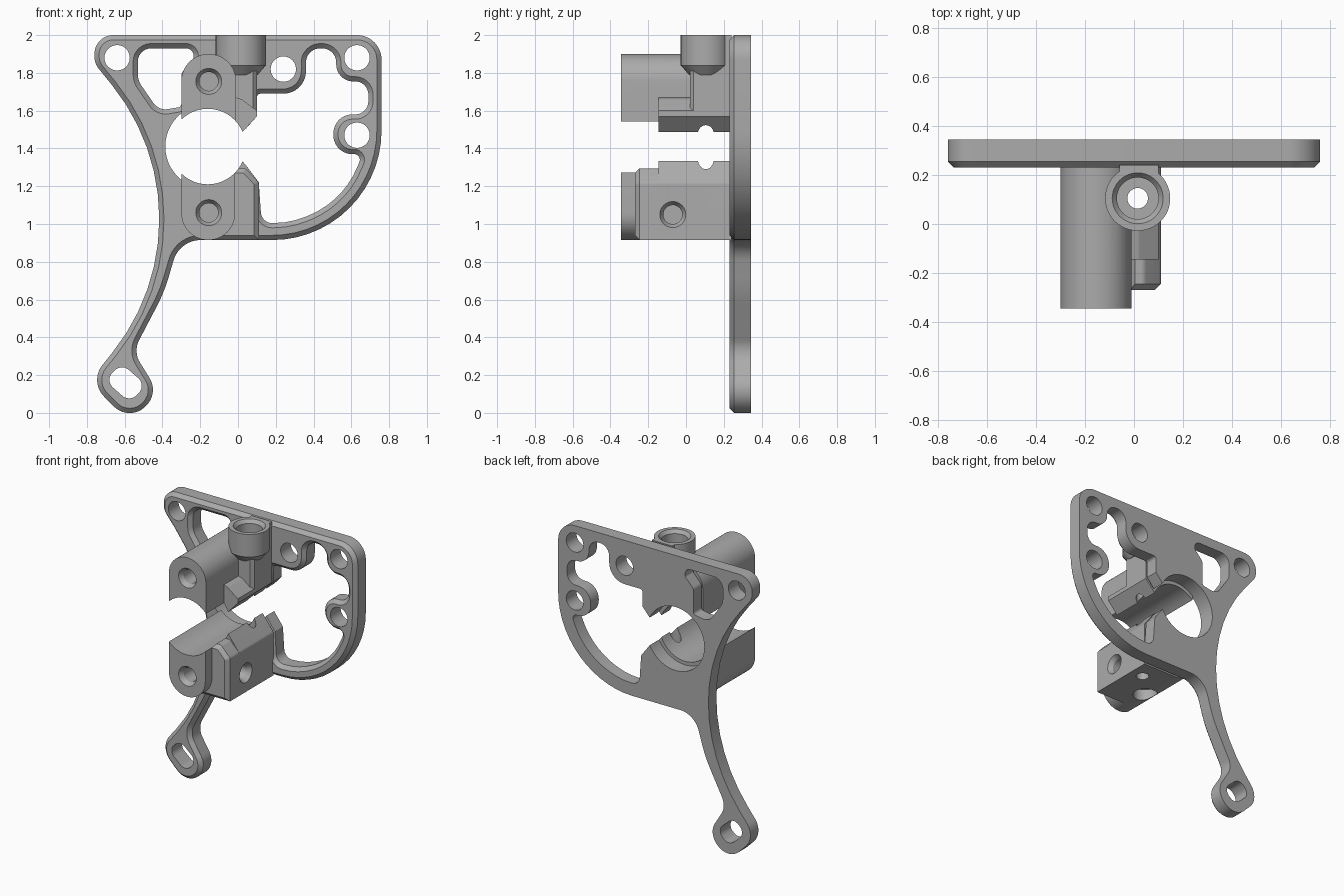
import bpy, bmesh, math
from mathutils import Vector, Matrix

if "Cube" in bpy.data.objects:
    bpy.data.objects.remove(bpy.data.objects["Cube"], do_unlink=True)

metal = bpy.data.materials.new("grey_metal")
metal.use_nodes = True
metal.diffuse_color = (0.41, 0.41, 0.41, 1)
metal.node_tree.nodes["Principled BSDF"].inputs["Base Color"].default_value = (0.41, 0.41, 0.41, 1)


def to_object(name, bm):
    bmesh.ops.recalc_face_normals(bm, faces=bm.faces)
    mesh = bpy.data.meshes.new(name)
    bm.to_mesh(mesh)
    bm.free()
    mesh.materials.append(metal)
    obj = bpy.data.objects.new(name, mesh)
    bpy.context.collection.objects.link(obj)
    return obj


def rounded(corners):
    """Polygon in x, z with a fillet radius at each corner, counterclockwise."""
    pts = []
    for i, (x, z, r) in enumerate(corners):
        p = Vector((x, z))
        if r == 0:
            pts.append(p)
            continue
        u = (Vector(corners[i - 1][:2]) - p).normalized()
        v = (Vector(corners[(i + 1) % len(corners)][:2]) - p).normalized()
        half = u.angle(v) / 2
        t = r / math.tan(half)
        c = p + (u + v).normalized() * r / math.sin(half)
        d, e = p + u * t - c, p + v * t - c
        a = math.atan2(d.y, d.x)
        sweep = (math.atan2(e.y, e.x) - a + math.pi) % math.tau - math.pi
        n = max(3, int(abs(sweep) * 9))
        for k in range(n + 1):
            w = a + sweep * k / n
            pts.append(c + Vector((math.cos(w), math.sin(w))) * r)
    area = sum(pts[i - 1].cross(pts[i]) for i in range(len(pts)))
    return pts if area > 0 else pts[::-1]


def grow(pts, d):
    """Offset a counterclockwise polygon outward by d."""
    out = []
    for i, p in enumerate(pts):
        a = (p - pts[i - 1]).normalized()
        b = (pts[(i + 1) % len(pts)] - p).normalized()
        n1, n2 = Vector((a.y, -a.x)), Vector((b.y, -b.x))
        m = (n1 + n2).normalized()
        out.append(p + m * d / max(0.4, m.dot(n1)))
    return out


def prism(name, corners, rings):
    """Loft a rounded polygon along y through (y, offset) rings."""
    pts = rounded(corners)
    bm = bmesh.new()
    loops = [[bm.verts.new((p.x, y, p.y)) for p in grow(pts, d)] for y, d in rings]
    for l1, l2 in zip(loops, loops[1:]):
        for i in range(len(pts)):
            bm.faces.new((l1[i - 1], l1[i], l2[i], l2[i - 1]))
    bm.faces.new(loops[0])
    bm.faces.new(loops[-1])
    return to_object(name, bm)


def rod(start, end, r1, r2=None):
    """Cylinder or cone between two points."""
    s, e = Vector(start), Vector(end)
    bm = bmesh.new()
    turn = (e - s).to_track_quat("Z", "Y").to_matrix().to_4x4()
    bmesh.ops.create_cone(bm, cap_ends=True, segments=48, radius1=r1,
                          radius2=r1 if r2 is None else r2, depth=(e - s).length,
                          matrix=Matrix.Translation((s + e) / 2) @ turn)
    return to_object("rod", bm)


def combine(obj, others, op):
    for other in others:
        mod = obj.modifiers.new("bool", "BOOLEAN")
        mod.operation, mod.solver, mod.object = op, "EXACT", other
        bpy.context.view_layer.objects.active = obj
        bpy.ops.object.modifier_apply(modifier=mod.name)
        bpy.data.objects.remove(other, do_unlink=True)


def screw_hole(start, direction, depth):
    """Countersunk blind hole."""
    s, d = Vector(start), Vector(direction)
    return [rod(s - d * 0.01, s + d * 0.03, 0.075, 0.05), rod(s, s + d * depth, 0.05)]


# Plate: outline with long curved leg and slotted foot
plate = prism("plate", [
    (-0.76, 2, 0.1), (-0.76, 1.85, 0.1), (-0.096, 1.03, 1.13), (-0.788, 0.166, 0.125),
    (-0.574, -0.05, 0.118), (-0.419, 0.105, 0.118), (-0.555, 0.325, 0.12),
    (-0.39, 0.64, 0.8), (-0.31, 0.915, 0.15), (0.76, 0.915, 0.58), (0.76, 2, 0.13),
], [(0.23, -0.025), (0.255, 0), (0.345, 0)])

# Plate windows with chamfered front rims
window_rings = [(0.22, 0.035), (0.255, 0), (0.4, 0)]
small_window = prism("small_window", [
    (-0.53, 1.93, 0.07), (-0.235, 1.93, 0.04), (-0.235, 1.87, 0.02), (-0.3, 1.8, 0.04),
    (-0.3, 1.62, 0.02), (-0.42, 1.6, 0.08), (-0.53, 1.76, 0.1)], window_rings)
large_window = prism("large_window", [
    (0.36, 1.93, 0.075), (0.52, 1.93, 0.075), (0.52, 1.755, 0.09), (0.69, 1.755, 0.07),
    (0.69, 1.58, 0.07), (0.505, 1.58, 0.1), (0.505, 1.37, 0.1), (0.66, 1.37, 0.03),
    (0.555, 1.12, 0.47), (0.277, 1.005, 0.45), (0.125, 1.005, 0.06), (0.11, 1.22, 0),
    (0.02, 1.34, 0), (0.02, 1.48, 0), (0.1, 1.57, 0), (0.1, 1.69, 0.02),
    (0.36, 1.69, 0.12)], window_rings)
slot = prism("slot", [(-0.706, 0.173, 0.055), (-0.616, 0.261, 0.055),
                      (-0.484, 0.145, 0.055), (-0.574, 0.057, 0.055)], [(0.2, 0), (0.4, 0)])
bolts = [rod((x, 0.2, z), (x, 0.4, z), 0.067)
         for x, z in [(-0.64, 1.88), (0.24, 1.82), (0.63, 1.88), (0.63, 1.47)]]
plate_bore = rod((-0.16, 0.1, 1.41), (-0.16, 0.5, 1.41), 0.225)
combine(plate, [small_window, large_window, slot, plate_bore] + bolts, "DIFFERENCE")


def clamp_bore():
    return rod((-0.16, -0.5, 1.41), (-0.16, 0.5, 1.41), 0.2)


def feed_hole():
    return rod((0.015, 0.105, 0.8), (0.015, 0.105, 2.1), 0.042)


# Upper clamp: round-topped column, side jaw and feed tube
upper = prism("upper_clamp", [(-0.3, 1.45, 0), (-0.01, 1.45, 0), (-0.01, 1.9, 0.144),
                              (-0.3, 1.9, 0.144)], [(-0.345, 0), (0.24, 0)])
jaw = prism("jaw", [(-0.1, 1.44, 0), (-0.01, 1.45, 0), (0.1, 1.57, 0), (0.1, 1.6, 0),
                    (0.02, 1.66, 0.03), (-0.1, 1.7, 0)], [(-0.145, 0), (0.24, 0)])
pillar = prism("pillar", [(-0.1, 1.5, 0), (0.035, 1.5, 0), (0.1, 1.57, 0), (0.1, 1.86, 0),
                          (-0.1, 1.86, 0)], [(0.02, -0.02), (0.04, 0), (0.24, 0)])
neck = prism("neck", [(-0.06, 1.7, 0), (0.1, 1.7, 0), (0.1, 2, 0), (-0.06, 2, 0)],
             [(0.12, 0), (0.24, 0)])
tube = rod((0.015, 0.105, 1.84), (0.015, 0.105, 2), 0.133)
tube_base = rod((0.015, 0.105, 1.79), (0.015, 0.105, 1.841), 0.09, 0.133)
combine(upper, [jaw, pillar, neck, tube, tube_base], "UNION")
socket = rod((0.015, 0.105, 1.86), (0.015, 0.105, 2.01), 0.085)
socket_rim = rod((0.015, 0.105, 1.97), (0.015, 0.105, 2.01), 0.08, 0.112)
combine(upper, [clamp_bore(), feed_hole(), socket, socket_rim]
        + screw_hole((-0.155, -0.345, 1.755), (0, 1, 0), 0.25), "DIFFERENCE")

# Lower clamp: round-bottomed column and side block
lower = prism("lower_clamp", [(-0.3, 0.915, 0.142), (-0.015, 0.915, 0.142), (-0.015, 1.37, 0),
                              (-0.3, 1.37, 0)], [(-0.345, 0), (0.24, 0)])
front_block = prism("front_block", [(-0.155, 0.915, 0), (0.11, 0.915, 0), (0.11, 1.22, 0.03),
                                    (0.04, 1.295, 0.03), (-0.155, 1.295, 0)],
                    [(-0.27, -0.025), (-0.245, 0), (-0.1, 0)])
rear_block = prism("rear_block", [(-0.155, 0.915, 0), (0.11, 0.915, 0), (0.11, 1.22, 0.03),
                                  (0, 1.365, 0), (-0.155, 1.365, 0)], [(-0.145, 0), (0.24, 0)])
combine(lower, [front_block, rear_block], "UNION")
bottom_hole = rod((-0.155, -0.07, 0.9), (-0.155, -0.07, 1.0), 0.08)
combine(lower, [clamp_bore(), feed_hole(), bottom_hole]
        + screw_hole((-0.155, -0.345, 1.06), (0, 1, 0), 0.2)
        + screw_hole((0.11, -0.07, 1.05), (-1, 0, 0), 0.15), "DIFFERENCE")

# Smooth the curved walls and keep the edges crisp
for obj in (plate, upper, lower):
    bpy.ops.object.select_all(action="DESELECT")
    obj.select_set(True)
    bpy.context.view_layer.objects.active = obj
    bpy.ops.object.shade_smooth_by_angle(angle=math.radians(30))
